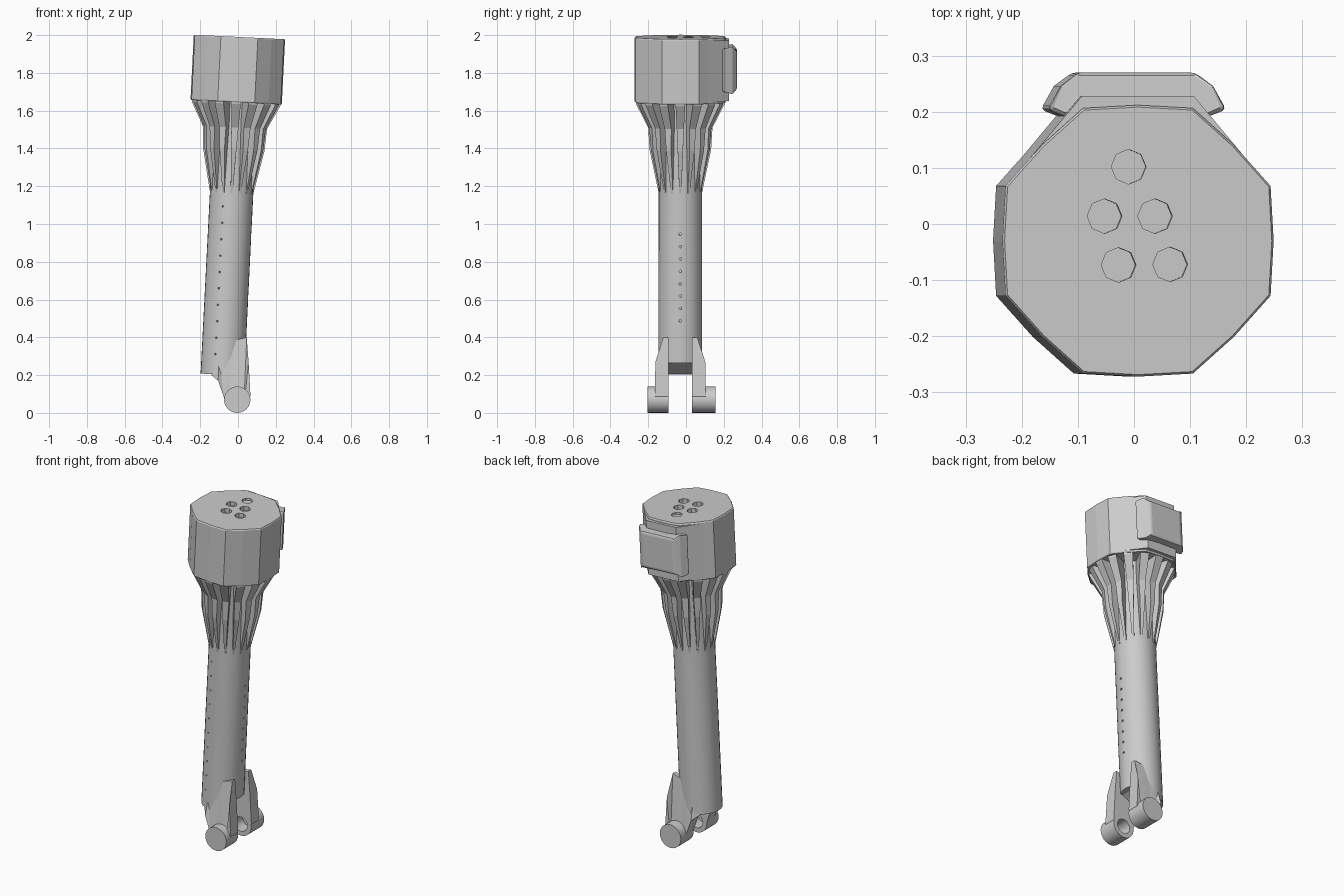
import bpy, bmesh, math
from math import cos, sin, radians, tau
from mathutils import Matrix, Vector

cube = bpy.data.objects.get("Cube")
if cube:
    bpy.data.objects.remove(cube)

grey = bpy.data.materials.new("plain grey")
grey.use_nodes = True
grey.diffuse_color = (0.6, 0.6, 0.6, 1)
grey.node_tree.nodes["Principled BSDF"].inputs["Base Color"].default_value = (0.6, 0.6, 0.6, 1)

CENTRE_Y = -0.03
# Frame of the leaning shaft: origin at the middle of the top face
LEAN = Matrix.Translation((0.0075, CENTRE_Y, 1.99)) @ Matrix.Rotation(radians(2.87), 4, 'Y')
FLAT = Matrix.Translation((0, CENTRE_Y, 0))


def loft(bm, *loops):
    """Skin a row of equal loops and close both ends."""
    rows = [[bm.verts.new(p) for p in loop] for loop in loops]
    n = len(rows[0])
    for a, b in zip(rows, rows[1:]):
        for i in range(n):
            j = (i + 1) % n
            bm.faces.new((a[i], a[j], b[j], b[i]))
    bm.faces.new(rows[0][::-1])
    bm.faces.new(rows[-1])


def rod(bm, start, end, radius, sides=24):
    """Cylinder between two points."""
    start, end = Vector(start), Vector(end)
    turn = (end - start).to_track_quat('Z', 'Y')
    ring = [turn @ Vector((radius * cos(tau * i / sides), radius * sin(tau * i / sides), 0))
            for i in range(sides)]
    loft(bm, [start + p for p in ring], [end + p for p in ring])


def finish(name, bm, frame, smooth=False):
    bmesh.ops.recalc_face_normals(bm, faces=bm.faces)
    mesh = bpy.data.meshes.new(name)
    bm.to_mesh(mesh)
    bm.free()
    mesh.transform(frame)
    mesh.materials.append(grey)
    obj = bpy.data.objects.new(name, mesh)
    bpy.context.collection.objects.link(obj)
    if smooth:
        shade(obj)
    return obj


def activate(obj):
    bpy.ops.object.select_all(action='DESELECT')
    obj.select_set(True)
    bpy.context.view_layer.objects.active = obj


def shade(obj):
    activate(obj)
    bpy.ops.object.shade_smooth_by_angle(angle=radians(30))


def cut(obj, cutter):
    cutter.hide_render = True
    mod = obj.modifiers.new("cut", 'BOOLEAN')
    mod.object, mod.operation, mod.solver = cutter, 'DIFFERENCE', 'EXACT'
    activate(obj)
    bpy.ops.object.modifier_apply(modifier=mod.name)


def discard(cutter):
    bpy.data.objects.remove(cutter)


# Head: octagon with slightly bowed sides
bm = bmesh.new()
outline = []
for i in range(16):
    r = 0.256 if i % 2 else 0.242
    outline.append((r * cos(tau * i / 16), r * sin(tau * i / 16)))
loft(bm, *[[(x * s, y * s, z) for x, y in outline]
           for z, s in ((-0.346, 0.985), (-0.34, 1), (-0.006, 1), (0, 0.985))])
head = finish("head", bm, LEAN)

# Five shallow sockets in the top
bm = bmesh.new()
for x, y in ((-0.017, 0.132), (-0.06, 0.044), (0.03, 0.044), (-0.035, -0.043), (0.057, -0.042)):
    rod(bm, (x, y, -0.025), (x, y, 0.05), 0.031, 8)
sockets = finish("socket_cutter", bm, LEAN)
cut(head, sockets)
discard(sockets)

# Mount on the back of the head
bm = bmesh.new()
wedge = [(-0.232, 0.1), (0.232, 0.1), (0.1, 0.258), (-0.1, 0.258)]
loft(bm, [(x, y, -0.335) for x, y in wedge], [(x, y, -0.012) for x, y in wedge])
finish("back_mount", bm, LEAN)

# Pad with folded sides: half width, depth, half height
bm = bmesh.new()
half = [(0.13, 0.222, 0.11), (0.16, 0.234, 0.118), (0.136, 0.276, 0.13), (0.105, 0.3, 0.1)]
rim = half + [(-x, y, h) for x, y, h in reversed(half)]
loft(bm, [(x, y, -0.17 - h) for x, y, h in rim], [(x, y, -0.17 + h) for x, y, h in rim])
pad = finish("back_pad", bm, LEAN)
bevel = pad.modifiers.new("soft edges", 'BEVEL')
bevel.width, bevel.segments = 0.008, 2

# Shaft
bm = bmesh.new()
SIDES = 32
loft(bm, *[[(r * cos(tau * i / SIDES), r * sin(tau * i / SIDES), z) for i in range(SIDES)]
           for z, r in ((-1.79, 0.116), (-0.82, 0.115), (-0.45, 0.12), (-0.33, 0.135))])
shaft = finish("shaft", bm, LEAN)

# Rows of pinholes and the slot between the fork arms
bm = bmesh.new()
for i in range(8):
    z = -1.04 - i * 0.0655
    rod(bm, (0.1, 0, z), (0.15, 0, z), 0.007, 8)
for i in range(10):
    z = -0.9 - i * 0.087
    rod(bm, (-0.037, -0.093, z), (-0.055, -0.139, z), 0.005, 8)
pins = finish("pinhole_cutter", bm, LEAN)
bm = bmesh.new()
slot = [(-0.1, 0.15), (0.2, 0.15), (0.2, 0.265), (0.0, 0.265), (-0.1, 0.205)]
loft(bm, *[[(x, y, z) for x, z in slot] for y in (-0.063, 0.063)])
slot_cutter = finish("slot_cutter", bm, FLAT)
for cutter in (pins, slot_cutter):
    cut(shaft, cutter)
    discard(cutter)
shade(shaft)

# Ribs flaring from the shaft up to the head: radius, height, half thickness
bm = bmesh.new()
rib = [(0.09, -0.335, 0.016), (0.236, -0.335, 0.025), (0.234, -0.355, 0.025),
       (0.17, -0.48, 0.019), (0.163, -0.595, 0.014), (0.114, -0.83, 0.005),
       (0.09, -0.83, 0.005)]
for k in range(16):
    turn = Matrix.Rotation(tau * k / 16, 3, 'Z')
    loft(bm, [turn @ Vector((r, -t, z)) for r, z, t in rib],
         [turn @ Vector((r, t, z)) for r, z, t in rib])
finish("ribs", bm, LEAN)

# Fork arms: x, height, outer offset
arm = [(0.046, 0.4, 0.09), (0.056, 0.27, 0.132), (0.066, 0.09, 0.135), (0.03, 0.02, 0.135),
       (-0.04, 0.02, 0.135), (-0.074, 0.08, 0.135), (-0.105, 0.17, 0.133),
       (-0.14, 0.2, 0.09), (-0.1, 0.3, 0.1), (-0.04, 0.38, 0.1)]
bm = bmesh.new()
rod(bm, (-0.004, -0.14, 0.07), (-0.004, 0.14, 0.07), 0.043)
bore = finish("bore_cutter", bm, FLAT)
for side, name, reach in ((-1, "front", 0.175), (1, "back", 0.185)):
    bm = bmesh.new()
    loft(bm, [(x, side * 0.063, z) for x, z, o in arm], [(x, side * o, z) for x, z, o in arm])
    bmesh.ops.triangulate(bm, faces=bm.faces)
    fork_arm = finish(name + "_fork_arm", bm, FLAT)
    bm = bmesh.new()
    rod(bm, (-0.004, side * 0.063, 0.07), (-0.004, side * reach, 0.07), 0.07)
    boss = finish(name + "_boss", bm, FLAT)
    for part in (fork_arm, boss):
        cut(part, bore)
        shade(part)
discard(bore)
